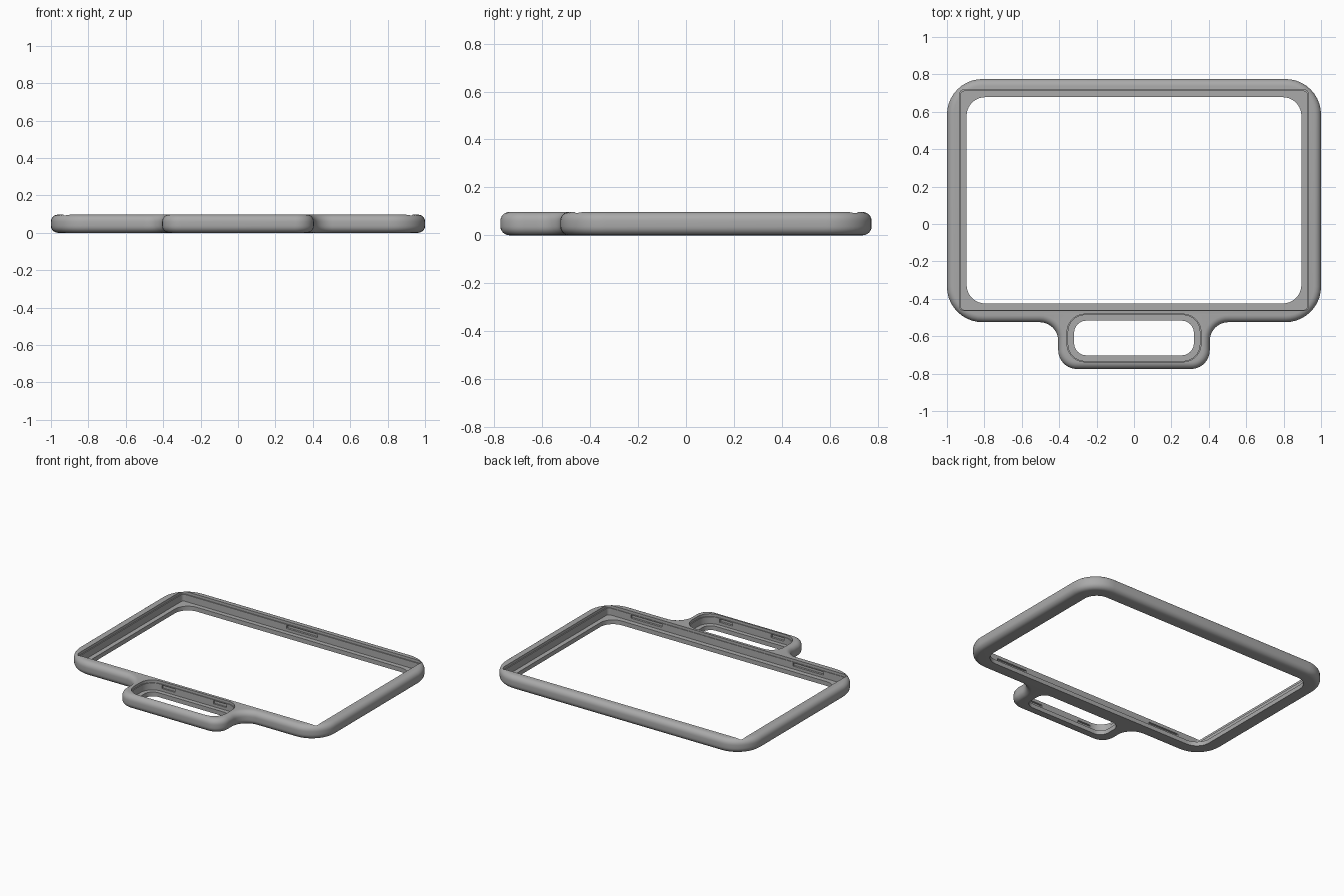
import bpy, bmesh, math
from mathutils import Vector

cube = bpy.data.objects.get("Cube")
if cube:
    bpy.data.objects.remove(cube)

grey = bpy.data.materials.new("plain_grey")
grey.use_nodes = True
colour = (0.4, 0.4, 0.4, 1)
grey.diffuse_color = colour
grey.node_tree.nodes["Principled BSDF"].inputs["Base Color"].default_value = colour


def fillet(corners, steps=10):
    """Round each (x, y, radius) corner of a closed outline."""
    points = []
    for i, (x, y, r) in enumerate(corners):
        p = Vector((x, y))
        a = (Vector(corners[i - 1][:2]) - p).normalized()
        b = (Vector(corners[(i + 1) % len(corners)][:2]) - p).normalized()
        centre = p + (a + b) * r          # all corners are square
        for k in range(steps + 1):
            t = math.pi / 2 * k / steps
            points.append(centre - b * r * math.cos(t) - a * r * math.sin(t))
    return points


def rectangle(x, y0, y1, r):
    return [(-x, y0, r), (x, y0, r), (x, y1, r), (-x, y1, r)]


def prism(name, corners, z0, z1):
    bm = bmesh.new()
    face = bm.faces.new([bm.verts.new((p.x, p.y, z0)) for p in fillet(corners)])
    top = bmesh.ops.extrude_face_region(bm, geom=[face])["geom"]
    verts = [v for v in top if isinstance(v, bmesh.types.BMVert)]
    bmesh.ops.translate(bm, verts=verts, vec=(0, 0, z1 - z0))
    bmesh.ops.recalc_face_normals(bm, faces=bm.faces)
    mesh = bpy.data.meshes.new(name)
    bm.to_mesh(mesh)
    bm.free()
    obj = bpy.data.objects.new(name, mesh)
    bpy.context.collection.objects.link(obj)
    mesh.materials.append(grey)
    return obj


# Outer body: wide frame joined to a small handle by concave fillets
side = [(0.405, -0.775, 0.1), (0.405, -0.525, 0.1), (1, -0.525, 0.19), (1, 0.775, 0.19)]
outline = side + [(-x, y, r) for x, y, r in reversed(side)]
HEIGHT = 0.097
frame = prism("frame_with_handle", outline, 0, HEIGHT)
bevel = frame.modifiers.new("rounded_rim", "BEVEL")
bevel.width = 0.037
bevel.segments = 6
bevel.limit_method = "ANGLE"
bevel.angle_limit = math.radians(50)


def cut(name, corners, z0, z1):
    cutter = prism(name, corners, z0, z1)
    cutter.hide_render = True
    cutter.hide_set(True)
    cutter.display_type = "WIRE"
    mod = frame.modifiers.new(name, "BOOLEAN")
    mod.operation = "DIFFERENCE"
    mod.solver = "EXACT"
    mod.object = cutter


# Through openings, then the stepped recesses above the lower lip
LIP, STEP = 0.03, 0.078
cut("screen_opening", rectangle(0.895, -0.425, 0.678, 0.1), -0.1, 0.2)
cut("screen_recess", rectangle(0.927, -0.459, 0.71, 0.02), LIP, 0.2)
cut("screen_recess_rim", rectangle(0.934, -0.463, 0.717, 0.025), STEP, 0.2)
cut("handle_opening", rectangle(0.32, -0.702, -0.517, 0.065), -0.1, 0.2)
cut("handle_recess", rectangle(0.352, -0.732, -0.487, 0.09), LIP, 0.2)
cut("handle_recess_rim", rectangle(0.358, -0.737, -0.482, 0.095), STEP, 0.2)


# Clip slots in the recess walls
def slot(name, x, y, half_length, depth=0.014):
    box = [(x - half_length, y - depth, 0), (x + half_length, y - depth, 0),
           (x + half_length, y + depth, 0), (x - half_length, y + depth, 0)]
    bm_box = [(a, b, 0.002) for a, b, _ in box]
    cut(name, bm_box, 0.05, 0.072)


slot("back_clip_slot", 0, 0.71, 0.12)
for word, s in (("left", 1), ("right", -1)):
    slot(word + "_front_clip_slot", s * 0.63, -0.459, 0.12)
    slot(word + "_handle_back_slot", s * 0.2, -0.487, 0.05, 0.01)
    slot(word + "_handle_front_slot", s * 0.2, -0.732, 0.05)

# Bake the cuts and shade the rounded rim smooth
bpy.ops.object.select_all(action="DESELECT")
frame.select_set(True)
bpy.context.view_layer.objects.active = frame
for mod in list(frame.modifiers):
    cutter = mod.object if mod.type == "BOOLEAN" else None
    bpy.ops.object.modifier_apply(modifier=mod.name)
    if cutter:
        bpy.data.objects.remove(cutter)
bpy.ops.object.shade_smooth_by_angle(angle=math.radians(35))
